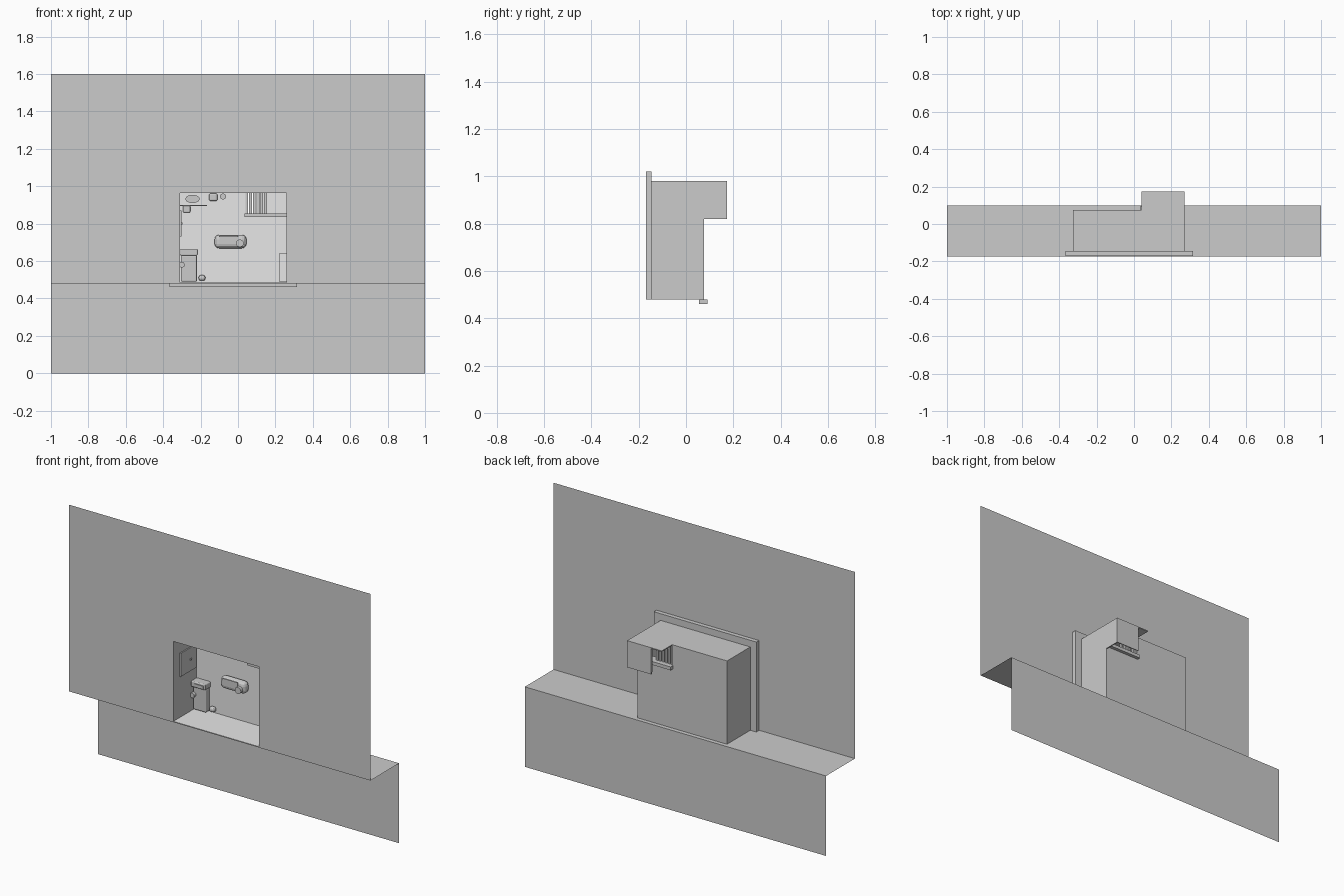
import bpy, bmesh, math
from mathutils import Matrix

cube = bpy.data.objects.get("Cube")
if cube:
    bpy.data.objects.remove(cube)


def material(name, value):
    m = bpy.data.materials.new(name)
    m.use_nodes = True
    color = (value, value, value, 1)
    m.diffuse_color = color
    m.node_tree.nodes["Principled BSDF"].inputs["Base Color"].default_value = color
    return m


GRAY = material("wall gray", 0.6)
WHITE = material("room white", 0.95)


def finish(name, bm, mat):
    mesh = bpy.data.meshes.new(name)
    bm.to_mesh(mesh)
    bm.free()
    mesh.materials.append(mat)
    ob = bpy.data.objects.new(name, mesh)
    bpy.context.collection.objects.link(ob)
    return ob


def boxes(name, spans, mat=GRAY, bevel=0):
    """Boxes given as (x0, x1, y0, y1, z0, z1), joined in one object."""
    bm = bmesh.new()
    for x0, x1, y0, y1, z0, z1 in spans:
        place = Matrix.Translation(((x0 + x1) / 2, (y0 + y1) / 2, (z0 + z1) / 2))
        size = Matrix.Diagonal((x1 - x0, y1 - y0, z1 - z0, 1))
        bmesh.ops.create_cube(bm, size=1, matrix=place @ size)
    ob = finish(name, bm, mat)
    if bevel:
        mod = ob.modifiers.new("rounding", "BEVEL")
        mod.width, mod.segments = bevel, 3
    return ob


def sheet(name, quads, mat=GRAY):
    """Thin single surfaces from corner lists."""
    bm = bmesh.new()
    for quad in quads:
        bm.faces.new([bm.verts.new(p) for p in quad])
    return finish(name, bm, mat)


def upright(x0, x1, y, z0, z1):
    return [(x0, y, z0), (x1, y, z0), (x1, y, z1), (x0, y, z1)]


def disc(name, x, y, z, rx, rz, depth, mat=GRAY):
    """Elliptical knob or basin whose axis points out of the back wall."""
    bm = bmesh.new()
    place = Matrix.Translation((x, y, z)) @ Matrix.Rotation(math.pi / 2, 4, "X")
    bmesh.ops.create_cone(bm, cap_ends=True, segments=24, radius1=1, radius2=1, depth=1,
                          matrix=place @ Matrix.Diagonal((rx, rz, depth, 1)))
    return finish(name, bm, mat)


# Main levels
FRONT, LEDGE, LOW, HIGH = -0.1725, 0.1, 0.48, 1.6
L, R, TOP = -0.31, 0.26, 0.965          # opening
OL, OR, OT = -0.325, 0.27, 0.98         # outside of the room
BACK, SKIN, ALCOVE = 0.055, 0.075, 0.1725
WIN_X, WIN_Z = 0.04, 0.85               # window corner

# Big walls and ledge
sheet("front_wall", [upright(-1, L, FRONT, LOW, HIGH), upright(R, 1, FRONT, LOW, HIGH),
                     upright(L, R, FRONT, TOP, HIGH)])
sheet("lower_wall", [upright(-1, 1, LEDGE, 0, LOW)])
sheet("ledge", [[(-1, FRONT, LOW), (1, FRONT, LOW), (1, LEDGE, LOW), (-1, LEDGE, LOW)]])

# Frame behind the opening
boxes("opening_frame", [(-0.365, L, -0.17, -0.145, LOW, 1.02), (R, 0.315, -0.17, -0.145, LOW, 1.02),
                        (L, R, -0.17, -0.145, TOP, 1.02)])
boxes("under_ledge_strip", [(-0.365, 0.315, BACK, 0.09, 0.46, 0.479)])

# Room shell
boxes("room_shell", [(OL, L, -0.145, BACK, LOW, OT), (R, OR, -0.145, BACK, LOW, OT),
                     (L, R, -0.145, BACK, TOP, OT)])
boxes("back_panel", [(OL, WIN_X, BACK, SKIN, LOW, OT), (WIN_X, OR, BACK, SKIN, LOW, WIN_Z)])
boxes("room_lining", [(L, WIN_X, 0.05, BACK, LOW, TOP), (WIN_X, R, 0.05, BACK, LOW, WIN_Z)], WHITE)
boxes("room_floor", [(L, R, -0.17, 0.05, LOW, 0.484)], WHITE)

# Rear alcove, open below and on one side
boxes("alcove_shell", [(WIN_X, OR, BACK, ALCOVE, 0.974, OT),
                       (0.264, OR, BACK, ALCOVE, 0.82, 0.974),
                       (0.11, 0.264, ALCOVE - 0.005, ALCOVE, 0.82, 0.974)])
boxes("alcove_lining", [(0.11, 0.264, ALCOVE - 0.01, ALCOVE - 0.005, 0.83, 0.974)], WHITE)
boxes("window_sill", [(WIN_X - 0.005, R, 0.035, 0.095, 0.835, 0.855)])
boxes("window_slats", [(x, x + 0.014, 0.056, 0.066, 0.855, 0.974)
                       for x in (WIN_X + 0.02 * i for i in range(6))])

# Counter unit beside the wall
boxes("counter_body", [(-0.305, -0.22, 0.01, 0.05, 0.49, 0.63)], bevel=0.006)
boxes("counter_top", [(L, -0.215, -0.005, 0.05, 0.63, 0.665)], bevel=0.006)
boxes("counter_drawer", [(-0.285, -0.225, -0.009, -0.005, 0.64, 0.655)])
disc("counter_knob", -0.3, 0.002, 0.58, 0.015, 0.015, 0.02)
boxes("floor_can", [(-0.21, -0.175, 0.02, 0.05, 0.495, 0.525)], bevel=0.012)

# Basin on the back wall
boxes("basin", [(-0.125, 0.045, 0.0, 0.05, 0.668, 0.74)], bevel=0.024)
boxes("basin_panel", [(-0.1, 0.0, -0.004, 0.0, 0.693, 0.735)])
disc("basin_knob", 0.01, -0.006, 0.695, 0.02, 0.02, 0.02)

# Upper corner shelf and fittings
boxes("upper_shelf", [(L, -0.165, 0.02, 0.05, 0.895, 0.9)])
disc("shelf_bowl", -0.243, 0.03, 0.932, 0.038, 0.022, 0.03)
boxes("shelf_box", [(-0.295, -0.255, 0.02, 0.05, 0.86, 0.895)], bevel=0.005)
boxes("shelf_lamp", [(-0.155, -0.11, 0.025, 0.05, 0.92, 0.962)], bevel=0.01)
disc("wall_dial", -0.08, 0.04, 0.945, 0.016, 0.016, 0.02)

# Side wall plates
boxes("side_hatch", [(L, -0.303, -0.11, 0.04, 0.73, 0.87)])
boxes("side_knob", [(-0.303, -0.297, -0.02, -0.01, 0.795, 0.805)])
boxes("side_door", [(0.22, R, 0.035, 0.05, 0.49, 0.64)], WHITE)
